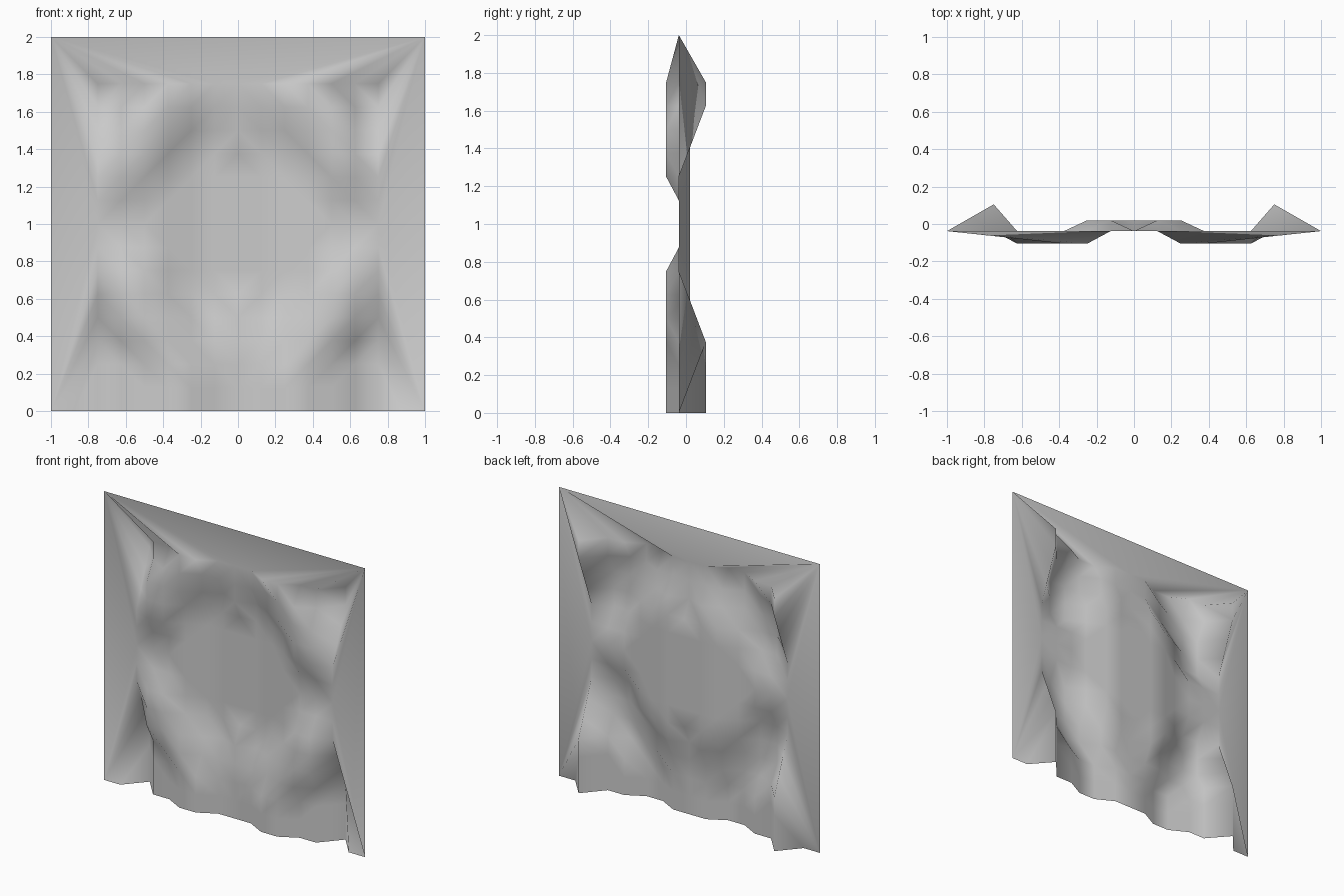
import bpy, bmesh

if "Cube" in bpy.data.objects:
    bpy.data.objects.remove(bpy.data.objects["Cube"])

S = 0.125                      # grid spacing of the relief
FLAT, RAISED, SUNK, DEEP = -0.038, -0.105, 0.02, 0.105


def depth(i, k):
    """Depth of the relief at column i, row k (row 8 is mid height)."""
    a, d = abs(i), abs(k - 8)
    if a == 6:                                   # outer gutters
        return FLAT + (DEEP - FLAT) * min(1, max(0, (d - 2) / 3))
    if (a <= 2 and d <= 3) or (a == 1 and d == 4):   # oval recess
        return SUNK
    e = min(d, 6)
    if a >= 2 and e >= 2 and a + e <= 9 and 2 * a + e >= 10:   # lobed ring
        return RAISED
    return FLAT


bm = bmesh.new()

# Relief field
v = {(i, k): bm.verts.new((i * S, depth(i, k), k * S))
     for i in range(-6, 7) for k in range(15)}
for i in range(-6, 6):
    for k in range(14):
        a, b, c, d = v[i, k], v[i + 1, k], v[i + 1, k + 1], v[i, k + 1]
        # diagonals mirrored about both axes
        if (i < 0) == (k < 8):
            bm.faces.new((a, b, d))
            bm.faces.new((b, c, d))
        else:
            bm.faces.new((a, b, c))
            bm.faces.new((a, c, d))

# Flat border, fanned out to the corners
top = {}
for s in (-1, 1):
    low = bm.verts.new((s, FLAT, 0))
    top[s] = bm.verts.new((s, FLAT, 2))
    foot = bm.verts.new((s * 0.875, FLAT, 0))
    for k in range(14):
        p, q = v[s * 6, k], v[s * 6, k + 1]
        apex = foot if k < 3 else low if k < 8 else top[s]
        bm.faces.new((p, q, apex))
    bm.faces.new((low, foot, v[s * 6, 3]))
    bm.faces.new((low, top[s], v[s * 6, 8]))
    for i in range(6):
        bm.faces.new((v[s * i, 14], v[s * (i + 1), 14], top[s]))
bm.faces.new((top[-1], top[1], v[0, 14]))

bmesh.ops.recalc_face_normals(bm, faces=bm.faces[:])
bm.normal_update()
if sum(f.normal.y * f.calc_area() for f in bm.faces) > 0:
    bmesh.ops.reverse_faces(bm, faces=bm.faces[:])
for f in bm.faces:
    f.smooth = True

mesh = bpy.data.meshes.new("relief_panel")
bm.to_mesh(mesh)
bm.free()
panel = bpy.data.objects.new("relief_panel", mesh)
bpy.context.collection.objects.link(panel)
